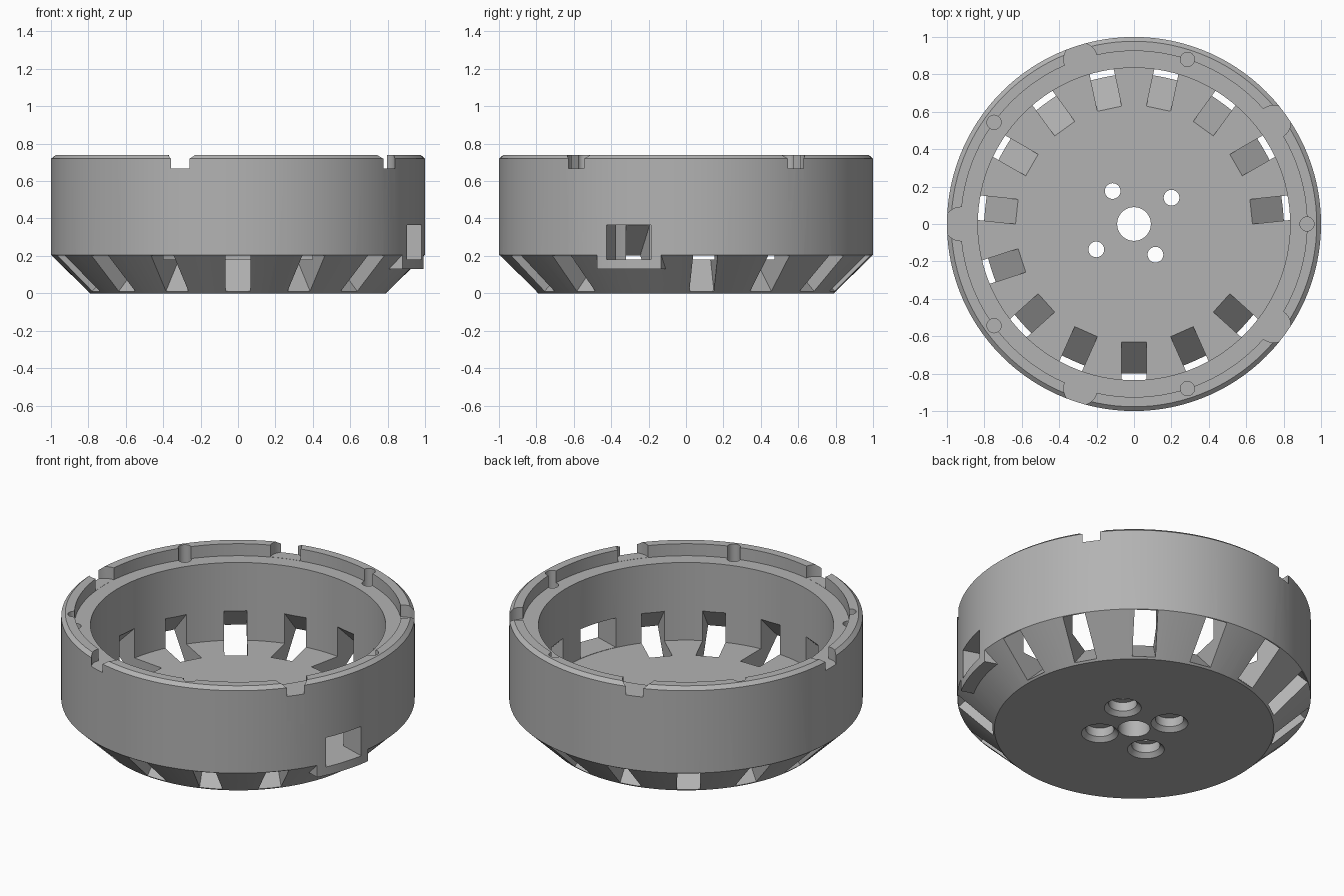
import bpy, bmesh, math
from mathutils import Matrix, Vector

if "Cube" in bpy.data.objects:
    bpy.data.objects.remove(bpy.data.objects["Cube"])

SEG = 120


def rot(deg):
    return Matrix.Rotation(math.radians(deg), 4, 'Z')


def finish(name, bm):
    bmesh.ops.recalc_face_normals(bm, faces=bm.faces)
    mesh = bpy.data.meshes.new(name)
    bm.to_mesh(mesh)
    bm.free()
    ob = bpy.data.objects.new(name, mesh)
    bpy.context.collection.objects.link(ob)
    return ob


def lathe(bm, profile, seg=SEG, at=(0, 0)):
    """Closed (radius, z) profile swept round a vertical axis; r = 0 makes a pole."""
    rings = []
    for r, z in profile:
        if r == 0:
            rings.append([bm.verts.new((at[0], at[1], z))] * seg)
        else:
            rings.append([bm.verts.new((at[0] + r * math.cos(2 * math.pi * i / seg),
                                        at[1] + r * math.sin(2 * math.pi * i / seg), z))
                          for i in range(seg)])
    for k, a in enumerate(rings):
        b = rings[(k + 1) % len(rings)]
        for i in range(seg):
            j = (i + 1) % seg
            face = list(dict.fromkeys([a[i], a[j], b[j], b[i]]))
            if len(face) > 2:
                bm.faces.new(face)


def radial_prism(bm, profile, half, deg):
    """(radius, z) polygon given a tangential width and turned to an angle."""
    m = rot(deg)
    sides = [[bm.verts.new(m @ Vector((r, s * half, z))) for r, z in profile] for s in (-1, 1)]
    bm.faces.new(sides[0])
    bm.faces.new(sides[1][::-1])
    n = len(profile)
    for i in range(n):
        j = (i + 1) % n
        bm.faces.new([sides[0][i], sides[0][j], sides[1][j], sides[1][i]])


def cut(target, cutter):
    cutter.hide_render = True
    mod = target.modifiers.new("cut", 'BOOLEAN')
    mod.operation = 'DIFFERENCE'
    mod.solver = 'EXACT'
    mod.object = cutter
    bpy.context.view_layer.objects.active = target
    bpy.ops.object.modifier_apply(modifier=mod.name)
    bpy.data.objects.remove(cutter)


def box(r0, r1, z0, z1):
    return [(r0, z0), (r1, z0), (r1, z1), (r0, z1)]


def polar(r, deg):
    return (r * math.cos(math.radians(deg)), r * math.sin(math.radians(deg)))


# Bowl body: floor with centre hole, wall, inner ledge and chamfered lip
bm = bmesh.new()
lathe(bm, [(0.09, 0), (1, 0), (1, 0.72), (0.977, 0.74), (0.925, 0.74),
           (0.925, 0.665), (0.835, 0.665), (0.835, 0.18), (0.09, 0.18)])
body = finish("round_housing", bm)

# Sloped underside, leaving a block standing below the side port
bm = bmesh.new()
lathe(bm, [(0.739, -0.05), (1.051, 0.255), (1.3, 0.255), (1.3, -0.05)])
taper = finish("taper_cutter", bm)
bm = bmesh.new()
radial_prism(bm, box(0.8, 1.5, 0.13, 0.4), 0.18, -18)
cut(taper, finish("port_block_cutter", bm))
cut(body, taper)

# Vent slots square to the slope, with the side port in place of one
bm = bmesh.new()
for i in range(15):
    deg = -90 + 24 * i
    if i != 3:
        radial_prism(bm, [(0.88, -0.07), (1.267, -0.07), (0.75, 0.447), (0.55, 0.26)], 0.066, deg)
    else:
        radial_prism(bm, box(0.72, 1.2, 0.182, 0.365), 0.125, deg)
cut(body, finish("vent_cutter", bm))

# Rounded notches through the lip and small round pockets between them
bm = bmesh.new()
for i in range(5):
    lathe(bm, [(0, 0.666), (0.09, 0.666), (0.09, 0.9), (0, 0.9)], 32, polar(0.925, 36 + 72 * i))
    lathe(bm, [(0, 0.63), (0.038, 0.63), (0.038, 0.9), (0, 0.9)], 24, polar(0.925, 72 * i))
cut(body, finish("lip_cutter", bm))

# Countersunk screw holes in the floor
bm = bmesh.new()
for r, deg in ((0.21, 123), (0.245, 35), (0.2, -55), (0.243, 214)):
    lathe(bm, [(0, -0.03), (0.105, -0.03), (0.105, 0), (0.08, 0.025), (0.08, 0.08),
               (0.042, 0.08), (0.042, 0.3), (0, 0.3)], 32, polar(r, deg))
cut(body, finish("screw_cutter", bm))

# Plain grey finish
grey = bpy.data.materials.new("light_grey")
grey.diffuse_color = (0.45, 0.45, 0.45, 1)
grey.use_nodes = True
grey.node_tree.nodes["Principled BSDF"].inputs["Base Color"].default_value = grey.diffuse_color
body.data.materials.clear()
body.data.materials.append(grey)
for p in body.data.polygons:
    p.material_index = 0
bpy.ops.object.select_all(action='DESELECT')
body.select_set(True)
bpy.context.view_layer.objects.active = body
bpy.ops.object.shade_smooth_by_angle(angle=math.radians(30))
